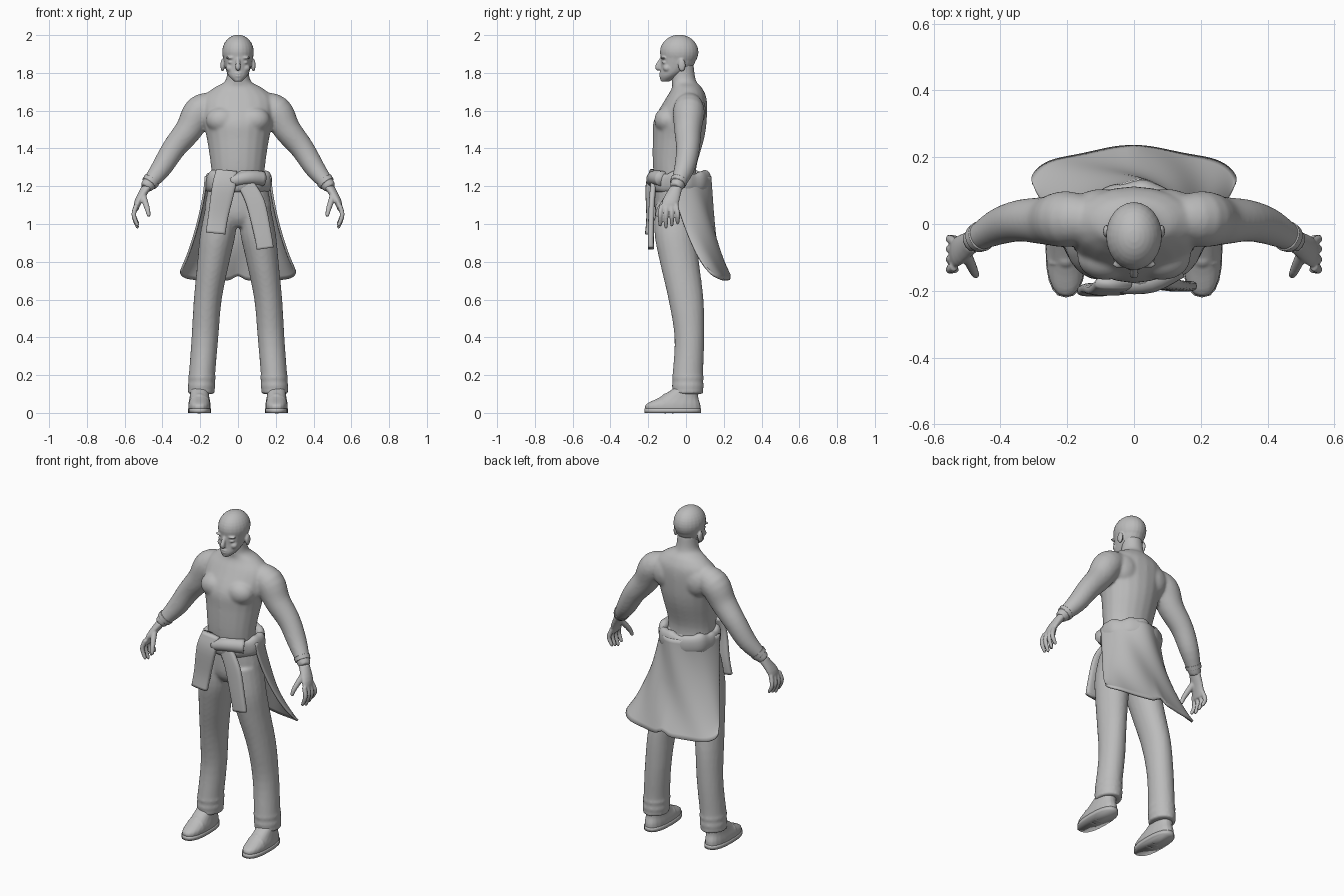
import bpy, bmesh, math
from mathutils import Vector, Matrix

old = bpy.data.objects.get("Cube")
if old:
    bpy.data.objects.remove(old)

clay = bpy.data.materials.new("plain_grey")
clay.use_nodes = True
clay.diffuse_color = (.5, .5, .5, 1)
clay.node_tree.nodes["Principled BSDF"].inputs["Base Color"].default_value = clay.diffuse_color
X, Y, Z = Matrix.Identity(3)


def level(z, y, wide, deep, x=0):
    """Horizontal cross-section of a body part."""
    return Vector((x, y, z, wide, deep))


def joint(x, y, z, r):
    """Point on a limb or ribbon with its radius or half width."""
    return Vector((x, y, z, r))


def spline(points, steps=4):
    """Smooth path through every given point."""
    last = len(points) - 1
    result = []
    for i in range(last):
        a, b, c, d = (points[min(max(k, 0), last)] for k in range(i - 1, i + 3))
        for step in range(steps):
            t = step / steps
            result.append(b + (c - a) * t / 2 + (a - b * 2.5 + c * 2 - d / 2) * t * t
                          + (b * 3 - a - c * 3 + d) * t ** 3 / 2)
    return result + [points[last]]


def ring(bm, centre, u, v, ru, rv, power=1, sides=20):
    verts = []
    for i in range(sides):
        angle = math.tau * i / sides
        c, s = math.cos(angle), math.sin(angle)
        across = u * math.copysign(abs(c) ** power, c) * ru
        along = v * math.copysign(abs(s) ** power, s) * rv
        verts.append(bm.verts.new(Vector(centre) + across + along))
    return verts


def bridge(bm, rings, closed=False):
    pairs = list(zip(rings, rings[1:]))
    if closed:
        pairs.append((rings[-1], rings[0]))
    else:
        bm.faces.new(rings[0])
        bm.faces.new(rings[-1])
    for a, b in pairs:
        for i in range(len(a)):
            bm.faces.new((a[i - 1], a[i], b[i], b[i - 1]))


def stack(bm, levels, power=1, steps=4):
    bridge(bm, [ring(bm, p[:3], X, Y, p[3], p[4], power) for p in spline(levels, steps)])


def tube(bm, joints):
    path = spline(joints)
    rings = []
    for i, p in enumerate(path):
        ahead, behind = path[min(i + 1, len(path) - 1)], path[max(i - 1, 0)]
        way = Vector((ahead - behind)[:3]).normalized()
        u = way.cross(Y).normalized()
        rings.append(ring(bm, p[:3], u, way.cross(u), p[3], p[3]))
    bridge(bm, rings)


def ball(bm, centre, radii):
    place = Matrix.Translation(centre) @ Matrix.Diagonal((*radii, 1))
    bmesh.ops.create_uvsphere(bm, u_segments=24, v_segments=16, radius=1, matrix=place)


def mirror(bm):
    copy = bmesh.ops.duplicate(bm, geom=bm.verts[:] + bm.edges[:] + bm.faces[:])["geom"]
    for v in copy:
        if isinstance(v, bmesh.types.BMVert):
            v.co.x = -v.co.x


def finish(bm, name, voxel=0, soften=4, thick=0):
    bmesh.ops.recalc_face_normals(bm, faces=bm.faces)
    mesh = bpy.data.meshes.new(name)
    bm.to_mesh(mesh)
    bm.free()
    mesh.materials.append(clay)
    ob = bpy.data.objects.new(name, mesh)
    bpy.context.collection.objects.link(ob)
    mesh.shade_smooth()
    if thick:
        ob.modifiers.new("thickness", 'SOLIDIFY').thickness = thick
    if voxel:
        fuse = ob.modifiers.new("fuse", 'REMESH')
        fuse.mode, fuse.voxel_size, fuse.use_smooth_shade = 'VOXEL', voxel, True
        ob.modifiers.new("soften", 'SMOOTH').iterations = soften


# Arms, shoulders, neck and torso fused into one skin
bm = bmesh.new()
shoulder, elbow = joint(x=.2, y=.015, z=1.6, r=.084), joint(x=.34, y=.01, z=1.4, r=.063)
wrist = joint(x=.49, y=-.055, z=1.19, r=.034)
forearm = joint(x=.41, y=-.01, z=1.29, r=.054)
tube(bm, [joint(x=.11, y=.015, z=1.64, r=.06), shoulder, joint(x=.26, y=.01, z=1.5, r=.073),
          elbow, forearm, wrist])
ball(bm, (.085, -.1, 1.55), (.085, .068, .07))
ball(bm, (.1, .045, 1.6), (.085, .06, .09))
mirror(bm)
stack(bm, [level(z=1.2, y=-.05, wide=.14, deep=.11),
           level(z=1.3, y=-.06, wide=.143, deep=.115),
           level(z=1.45, y=-.04, wide=.165, deep=.136),
           level(z=1.55, y=-.03, wide=.187, deep=.14),
           level(z=1.66, y=0, wide=.19, deep=.11),
           level(z=1.72, y=.005, wide=.13, deep=.08),
           level(z=1.76, y=-.012, wide=.066, deep=.065),
           level(z=1.85, y=-.02, wide=.058, deep=.06)])
finish(bm, "torso_and_arms", voxel=.008, soften=10)

# Head: paired features first, then skull, jaw, nose and lips
bm = bmesh.new()
ball(bm, (.037, -.12, 1.88), (.03, .013, .007))
ball(bm, (.035, -.115, 1.855), (.019, .012, .008))
ball(bm, (.04, -.1, 1.825), (.024, .022, .02))
ball(bm, (.082, -.022, 1.84), (.011, .02, .034))
mirror(bm)
ball(bm, (0, -.036, 1.91), (.084, .102, .092))
stack(bm, [level(z=1.755, y=-.11, wide=.02, deep=.024),
           level(z=1.785, y=-.086, wide=.05, deep=.053),
           level(z=1.83, y=-.05, wide=.068, deep=.084),
           level(z=1.9, y=-.036, wide=.082, deep=.1)])
tube(bm, [joint(x=0, y=-.128, z=1.88, r=.008), joint(x=0, y=-.15, z=1.832, r=.014),
          joint(x=0, y=-.14, z=1.82, r=.011)])
for height in (1.797, 1.784):
    ball(bm, (0, -.132, height), (.02, .011, .006))
finish(bm, "head", voxel=.005)

# Hands: palm, four curled fingers and a thumb
bm = bmesh.new()
stack(bm, [level(x=.48, z=1.2, y=-.05, wide=.03, deep=.033),
           level(x=.525, z=1.125, y=-.08, wide=.022, deep=.045),
           level(x=.542, z=1.07, y=-.09, wide=.012, deep=.042)])
for i in range(4):
    y = -.128 + i * .025
    fan = (i - 1.5) * .006
    tip = .98 + abs(i - 1) * .01
    tube(bm, [joint(.537, y, 1.1, r=.013), joint(.552, y + fan, 1.05, r=.0125),
              joint(.535, y + fan, tip + .01, r=.01), joint(.527, y + fan, tip, r=.006)])
tube(bm, [joint(x=.505, y=-.085, z=1.155, r=.018), joint(x=.48, y=-.14, z=1.08, r=.014),
          joint(x=.472, y=-.155, z=1.04, r=.009)])
mirror(bm)
finish(bm, "hands", voxel=.005)

# Wristbands follow the line of the forearm
bm = bmesh.new()
tube(bm, [forearm.lerp(wrist, t) for t in (.6, .65, .7, .75)])
for v in bm.verts:
    axis = forearm.lerp(wrist, .68).to_3d()
    v.co = axis + (v.co - axis) * 1.1
mirror(bm)
finish(bm, "wristbands")

# Trousers: legs with bunched cuffs, joined by the pelvis
bm = bmesh.new()
leg = [level(x=.085, z=1.1, y=-.045, wide=.085, deep=.118),
       level(x=.106, z=.95, y=-.055, wide=.094, deep=.112),
       level(x=.13, z=.8, y=-.035, wide=.085, deep=.104),
       level(x=.16, z=.6, y=0, wide=.074, deep=.093),
       level(x=.175, z=.4, y=.018, wide=.071, deep=.079)]
for i in range(6):
    bulge = .07 + i % 2 * .004
    leg.append(level(x=.19 + i * .001, z=.21 - i * .022, y=.01, wide=bulge, deep=bulge + .011))
stack(bm, leg)
mirror(bm)
stack(bm, [level(z=1.26, y=-.055, wide=.142, deep=.108),
           level(z=1.1, y=-.04, wide=.175, deep=.125),
           level(z=1.03, y=-.04, wide=.165, deep=.115),
           level(z=.985, y=-.04, wide=.1, deep=.085)])
finish(bm, "trousers", voxel=.009, soften=5)

# Shoes: rounded upper with tongue and straps
bm = bmesh.new()
foot = .204
stack(bm, [level(x=foot, z=.012, y=-.068, wide=.058, deep=.145),
           level(x=foot, z=.045, y=-.068, wide=.059, deep=.144),
           level(x=foot, z=.085, y=-.035, wide=.052, deep=.1),
           level(x=foot, z=.14, y=.01, wide=.046, deep=.06)], power=.85)
ball(bm, (foot, -.085, .085), (.034, .045, .022))
for y in (-.11, -.07):
    bridge(bm, [ring(bm, (foot, y + d, .045), X, Z, .055, .048, power=.8) for d in (-.01, .01)])
mirror(bm)
finish(bm, "shoes", voxel=.005)

# Soles
bm = bmesh.new()
stack(bm, [level(x=foot, z=z, y=-.07, wide=.061, deep=.15) for z in (0, .024)], power=.8, steps=1)
mirror(bm)
finish(bm, "soles")

# Rolled jacket waist around the hips
bm = bmesh.new()
loops = []
for i in range(60):
    angle = math.tau * i / 60
    out = Vector((math.sin(angle), math.cos(angle), 0))
    fold = .004 * math.sin(5 * angle) + .002 * math.sin(11 * angle)
    centre = (out.x * .15, out.y * .133 - .03, 1.222 + fold)
    loops.append(ring(bm, centre, out, Z, .028 + fold, .054 + fold, power=.85))
bridge(bm, loops, closed=True)
finish(bm, "jacket_waist")

# Jacket body hanging behind: open at the front, flared and notched at the hem
bm = bmesh.new()
rows, cols = 24, 48
bmesh.ops.create_grid(bm, x_segments=cols, y_segments=rows, size=1)
for v in bm.verts:
    across, fall = v.co.x, (1 - v.co.y) / 2
    angle = across * math.pi / 2
    wide, back, deep = .165 + .14 * fall ** 1.5, .12 + .1 * fall ** 2, .2 - .1 * fall
    fold = .006 * math.sin(9 * across + 8 * fall) * (1 - across ** 2)
    notch = math.exp(-(across * 16) ** 2)
    lift = fall ** 6 * (.045 * across ** 4 + .025 * notch)
    v.co = (wide * math.sin(angle), back - deep * (1 - math.cos(angle)) + fold,
            1.25 - .55 * fall + lift)
finish(bm, "jacket_back", thick=.012)


def ribbon(name, joints, tilt, thick):
    """Flat hanging cloth with rounded edges."""
    bm = bmesh.new()
    u = Vector((math.cos(tilt), 0, math.sin(tilt)))
    bridge(bm, [ring(bm, p[:3], u, Y, p[3], thick, power=.6) for p in spline(joints)])
    finish(bm, name)


# Hanging sleeves and the knot that joins them
ribbon("right_sleeve", [joint(x=-.06, y=-.175, z=1.285, r=.055),
                        joint(x=-.075, y=-.197, z=1.2, r=.062),
                        joint(x=-.105, y=-.193, z=1.04, r=.053),
                        joint(x=-.119, y=-.2, z=.95, r=.052)], tilt=-.1, thick=.017)
ribbon("left_sleeve", [joint(x=.03, y=-.17, z=1.23, r=.045),
                       joint(x=.09, y=-.18, z=1.12, r=.05),
                       joint(x=.13, y=-.186, z=.95, r=.046),
                       joint(x=.144, y=-.186, z=.87, r=.045)], tilt=.14, thick=.016)
bm = bmesh.new()
tube(bm, [joint(x=-.04, y=-.18, z=1.225, r=.03), joint(x=.05, y=-.168, z=1.245, r=.038),
          joint(x=.13, y=-.125, z=1.24, r=.04)])
finish(bm, "jacket_knot")
